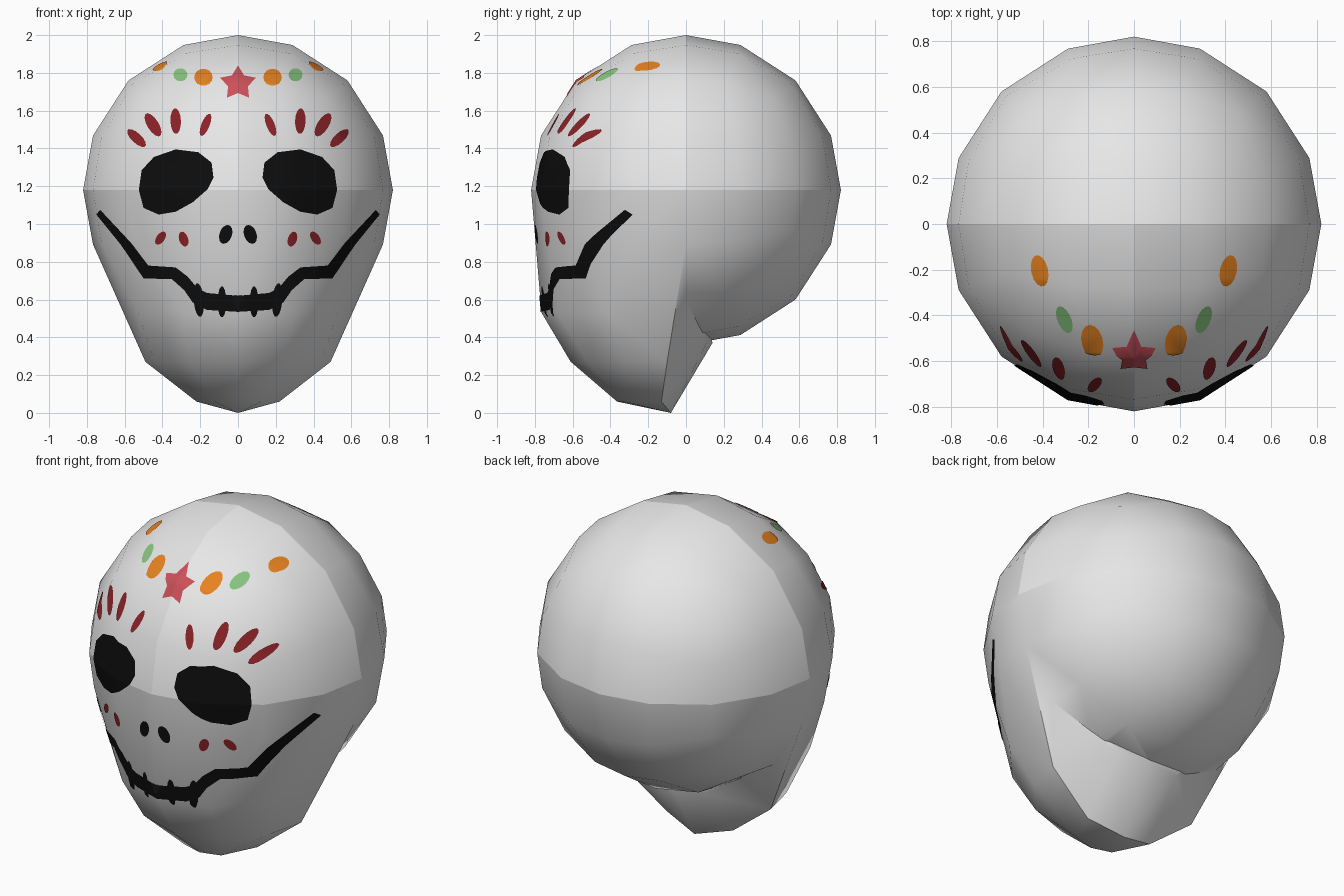
import bpy, bmesh, math
from mathutils import Vector

if "Cube" in bpy.data.objects:
    bpy.data.objects.remove(bpy.data.objects["Cube"])

R, CZ = 0.82, 1.18


def material(name, rgb):
    m = bpy.data.materials.new(name)
    m.diffuse_color = (*rgb, 1)
    m.use_nodes = True
    m.node_tree.nodes["Principled BSDF"].inputs["Base Color"].default_value = m.diffuse_color
    return m


BONE = material("bone_grey", (0.8, 0.8, 0.8))
BLACK = material("black", (0.004, 0.004, 0.004))
DARK_RED = material("dark_red", (0.25, 0.016, 0.02))
ROSE = material("rose", (0.6, 0.08, 0.1))
ORANGE = material("orange", (0.82, 0.23, 0.015))
GREEN = material("green", (0.25, 0.56, 0.22))


def add_object(name, bm, mat):
    me = bpy.data.meshes.new(name)
    bm.to_mesh(me)
    bm.free()
    me.materials.append(mat)
    ob = bpy.data.objects.new(name, me)
    bpy.context.collection.objects.link(ob)
    return ob


# Cranium: low-poly sphere made from a gridded cube
bm = bmesh.new()
bmesh.ops.create_cube(bm, size=2)
bmesh.ops.subdivide_edges(bm, edges=bm.edges[:], cuts=3, use_grid_fill=True)
for v in bm.verts:
    p = Vector([c if abs(c) > 0.9 else c * 0.752 for c in v.co])
    v.co = p.normalized() * R + Vector((0, 0, CZ))
sphere_pts = [v.co.copy() for v in bm.verts]
bmesh.ops.triangulate(bm, faces=bm.faces[:])
head = add_object("head", bm, BONE)

# Jaw: hull of the front lower cranium and three tapering chin rings
rings = {
    0.53: [(0, -0.765), (0.29, -0.68), (0.53, -0.42), (0.57, -0.08)],
    0.27: [(0, -0.61), (0.26, -0.52), (0.44, -0.32), (0.49, -0.1)],
    0.06: [(0, -0.365), (0.12, -0.33), (0.22, -0.13)],
    0.0: [(0, -0.08)],
    0.37: [(0, 0.14), (0.2, 0.11)],
}
bm = bmesh.new()
for p in sphere_pts:
    if p.y < 0.01 and p.z < CZ + 0.01:
        bm.verts.new(p)
for z, pts in rings.items():
    for x, y in pts:
        for s in ((1, -1) if x else (1,)):
            bm.verts.new((s * x, y, z))
hull = bmesh.ops.convex_hull(bm, input=bm.verts[:])
bmesh.ops.delete(bm, geom=[v for v in bm.verts if not v.link_faces], context='VERTS')
bmesh.ops.recalc_face_normals(bm, faces=bm.faces[:])
jaw = add_object("jaw_helper", bm, BONE)
jaw.hide_render = True

# Join both into one skin
mod = head.modifiers.new("join", 'BOOLEAN')
mod.operation, mod.solver, mod.object = 'UNION', 'EXACT', jaw
dg = bpy.context.evaluated_depsgraph_get()
joined = bpy.data.meshes.new_from_object(head.evaluated_get(dg))
head.modifiers.clear()
bpy.data.objects.remove(jaw)

skin = bmesh.new()
skin.from_mesh(joined)
bmesh.ops.remove_doubles(skin, verts=skin.verts[:], dist=0.002)
for f in skin.faces:
    f.smooth = True
    f.material_index = 0
for e in skin.edges:  # soft shading with panel seams
    a, b = (v.co for v in e.verts)
    seam = abs(a.z - CZ) < 0.003 and abs(b.z - CZ) < 0.003
    upper = a.z + b.z > 2 * CZ
    seam |= upper and abs(a.y) < 0.003 and abs(b.y) < 0.003
    seam |= upper and a.y + b.y < 0 and abs(a.x) < 0.003 and abs(b.x) < 0.003
    e.smooth = not seam and e.calc_face_angle(0) < math.radians(45)
skin.normal_update()
skin.to_mesh(head.data)

# Paint: thin plates clipped out of a slightly raised copy of the skin
for v in skin.verts:
    v.co += v.normal * 0.004


def clip(poly, axis):
    """Part of the skin inside a convex outline seen along y (front) or z (top)."""
    bm = skin.copy()
    away = [f for f in bm.faces if (f.normal.y > -0.03 if axis == 'y' else f.normal.z < 0.03)]
    bmesh.ops.delete(bm, geom=away, context='FACES')
    to3 = (lambda u, v: Vector((u, 0, v))) if axis == 'y' else (lambda u, v: Vector((u, v, 0)))
    pts = [to3(*p) for p in poly]
    mid = sum(pts, Vector()) / len(pts)
    for a, b in zip(pts, pts[1:] + pts[:1]):
        d = b - a
        no = Vector((d.z, 0, -d.x)) if axis == 'y' else Vector((d.y, -d.x, 0))
        if no.dot(mid - a) > 0:
            no = -no
        bmesh.ops.bisect_plane(bm, geom=bm.verts[:] + bm.edges[:] + bm.faces[:],
                               plane_co=a, plane_no=no.normalized(), clear_outer=True)
    return bm


def paint(name, polys, mat, axis='y', mirror=True):
    out = bmesh.new()
    for poly in polys:
        for s in ((1, -1) if mirror else (1,)):
            bm = clip([(s * u, v) for u, v in poly], axis)
            tmp = bpy.data.meshes.new("tmp")
            bm.to_mesh(tmp)
            bm.free()
            out.from_mesh(tmp)
            bpy.data.meshes.remove(tmp)
    return add_object(name, out, mat)


def oval(u, v, ru, rv, tilt=0, n=14):
    """Oval outline; positive tilt leans its top outward."""
    t, pts = math.radians(tilt), []
    for i in range(n):
        a = 2 * math.pi * i / n
        x, y = ru * math.cos(a), rv * math.sin(a)
        pts.append((u + x * math.cos(t) + y * math.sin(t), v - x * math.sin(t) + y * math.cos(t)))
    return pts


# Eye sockets and nostrils
paint("eyes", [[(.13, 1.245), (.14, 1.325), (.21, 1.38), (.33, 1.395), (.445, 1.355), (.51, 1.285),
                (.525, 1.18), (.50, 1.085), (.42, 1.05), (.33, 1.065), (.24, 1.115), (.16, 1.185)]], BLACK)
paint("nostrils", [oval(.065, .945, .033, .052, -20)], BLACK)

# Mouth band as (upper, lower) pairs, with tooth marks
band = [((0, .62), (0, .535)), ((.165, .635), (.165, .545)), ((.215, .66), (.24, .585)),
        ((.265, .72), (.285, .65)), ((.33, .77), (.35, .708)), ((.475, .78), (.5, .712)),
        ((.566, .90), (.62, .89)), ((.73, 1.075), (.75, 1.05))]
quads = [[a[0], b[0], b[1], a[1]] for a, b in zip(band, band[1:])]
paint("mouth", quads + [oval(.085, .588, .023, .083), oval(.208, .597, .027, .09, 5)], BLACK)

# Lashes and cheek marks
paint("lashes", [oval(.172, 1.525, .022, .063, -22), oval(.33, 1.545, .028, .068, 2),
                 oval(.45, 1.525, .03, .07, 32), oval(.537, 1.455, .026, .064, 47)], DARK_RED)
paint("cheek_marks", [oval(.288, .92, .024, .041, 18), oval(.41, .925, .022, .04, -35)], DARK_RED)

# Forehead garland: star, then dots on each side
ang = [math.pi / 2 + i * math.pi / 5 for i in range(10)]
star = [((.1, .055)[i % 2] * math.cos(a), 1.745 + (.094, .052)[i % 2] * math.sin(a)) for i, a in enumerate(ang)]
kites = [[(0, 1.745), star[i - 1], star[i], star[i + 1]] for i in range(0, 10, 2)]
paint("star", kites, ROSE, mirror=False)
paint("inner_dots", [oval(.183, 1.777, .049, .045)], ORANGE)
paint("green_dots", [oval(.305, 1.79, .037, .035)], GREEN)
paint("outer_dots", [oval(.413, -.205, .037, .07, 12)], ORANGE, axis='z')
skin.free()
